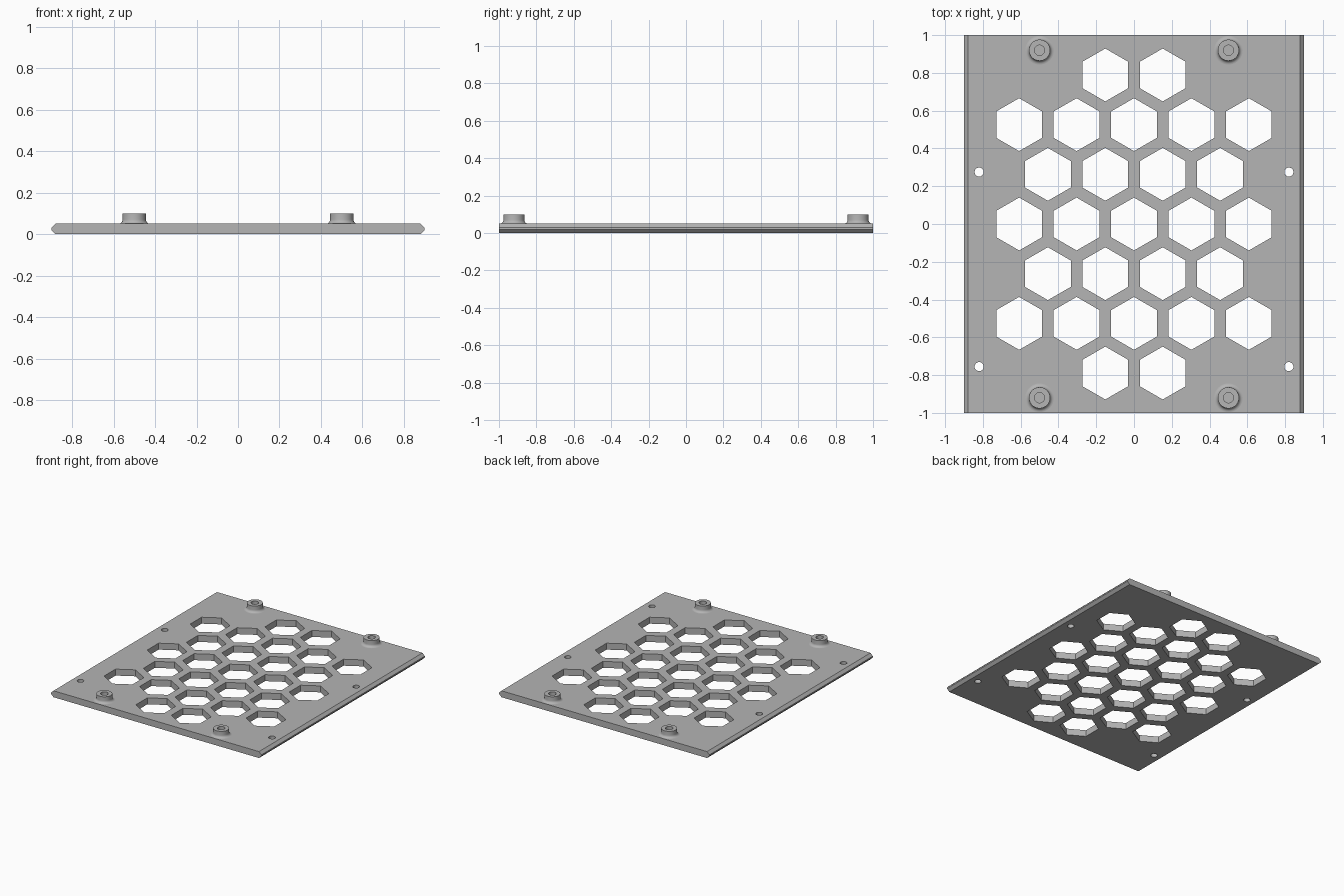
import bpy
import bmesh
import math
from mathutils import Matrix

if "Cube" in bpy.data.objects:
    bpy.data.objects.remove(bpy.data.objects["Cube"], do_unlink=True)

THICK = 0.05
HEX_R = 0.14
PITCH_X, PITCH_Y = 0.304, 0.263

grey = bpy.data.materials.new("plain grey")
grey.use_nodes = True
grey.diffuse_color = (0.46, 0.46, 0.46, 1)
grey.node_tree.nodes["Principled BSDF"].inputs["Base Color"].default_value = grey.diffuse_color


def make_object(name, bm):
    bmesh.ops.recalc_face_normals(bm, faces=bm.faces)
    mesh = bpy.data.meshes.new(name)
    bm.to_mesh(mesh)
    bm.free()
    mesh.materials.append(grey)
    obj = bpy.data.objects.new(name, mesh)
    bpy.context.collection.objects.link(obj)
    return obj


def smooth(obj):
    bpy.ops.object.select_all(action="DESELECT")
    obj.select_set(True)
    bpy.context.view_layer.objects.active = obj
    bpy.ops.object.shade_smooth_by_angle(angle=math.radians(30))


def add_prism(bm, x, y, radius, sides):
    # Upright cutting prism with one corner pointing along y
    place = Matrix.Translation((x, y, THICK / 2)) @ Matrix.Rotation(math.pi / 2, 4, "Z")
    verts = [place @ Matrix.Rotation(math.tau * i / sides, 4, "Z") @ Matrix.Translation((radius, 0, 0))
             for i in range(sides)]
    ring = [bm.verts.new(m.translation - Matrix.Translation((0, 0, THICK)).translation) for m in verts]
    face = bm.faces.new(ring)
    ext = bmesh.ops.extrude_face_region(bm, geom=[face])["geom"]
    top = [v for v in ext if isinstance(v, bmesh.types.BMVert)]
    bmesh.ops.translate(bm, verts=top, vec=(0, 0, THICK * 2))


# Plate: pointed-edge profile swept from front to back
bm = bmesh.new()
half = [(0.88, 0), (0.9, 0.02), (0.9, 0.03), (0.88, THICK)]
profile = half + [(-x, z) for x, z in reversed(half)]
face = bm.faces.new([bm.verts.new((x, -1, z)) for x, z in profile])
ext = bmesh.ops.extrude_face_region(bm, geom=[face])["geom"]
bmesh.ops.translate(bm, verts=[v for v in ext if isinstance(v, bmesh.types.BMVert)], vec=(0, 2, 0))
plate = make_object("vent_plate", bm)

# Cutter: hexagon grid and small screw holes
bm = bmesh.new()
for row, count in zip(range(-3, 4), (2, 5, 4, 5, 4, 5, 2)):
    for i in range(count):
        add_prism(bm, (i - (count - 1) / 2) * PITCH_X, row * PITCH_Y, HEX_R, 6)
for x in (-0.82, 0.82):
    for y in (-0.755, 0.275):
        add_prism(bm, x, y, 0.024, 32)
cutter = make_object("hole_cutter", bm)
cutter.hide_render = True

cut = plate.modifiers.new("holes", "BOOLEAN")
cut.operation = "DIFFERENCE"
cut.solver = "EXACT"
cut.object = cutter
bpy.context.view_layer.objects.active = plate
bpy.ops.object.modifier_apply(modifier=cut.name)
bpy.data.objects.remove(cutter, do_unlink=True)
smooth(plate)


# Standoffs: lathed boss with a filleted foot and a blind bore
def make_standoff(name, x, y):
    outer, bore, fillet, top = 0.056, 0.027, 0.02, 0.1
    points = [(outer + fillet, THICK - 0.002)]
    for i in range(7):
        a = math.pi / 2 * i / 6
        points.append((outer + fillet * (1 - math.sin(a)), THICK + fillet * (1 - math.cos(a))))
    points += [(outer, top), (bore, top), (bore, THICK + 0.005), (0, THICK + 0.005)]
    bm = bmesh.new()
    verts = [bm.verts.new((r, 0, z)) for r, z in points]
    edges = [bm.edges.new(pair) for pair in zip(verts, verts[1:])]
    bmesh.ops.spin(bm, geom=verts + edges, cent=(0, 0, 0), axis=(0, 0, 1),
                   angle=math.tau, steps=48)
    bmesh.ops.remove_doubles(bm, verts=bm.verts, dist=0.0001)
    obj = make_object(name, bm)
    obj.location = (x, y, 0)
    smooth(obj)


for side, x in (("left", 0.5), ("right", -0.5)):
    for end, y in (("front", -0.92), ("back", 0.92)):
        make_standoff(f"standoff_{end}_{side}", x, y)
